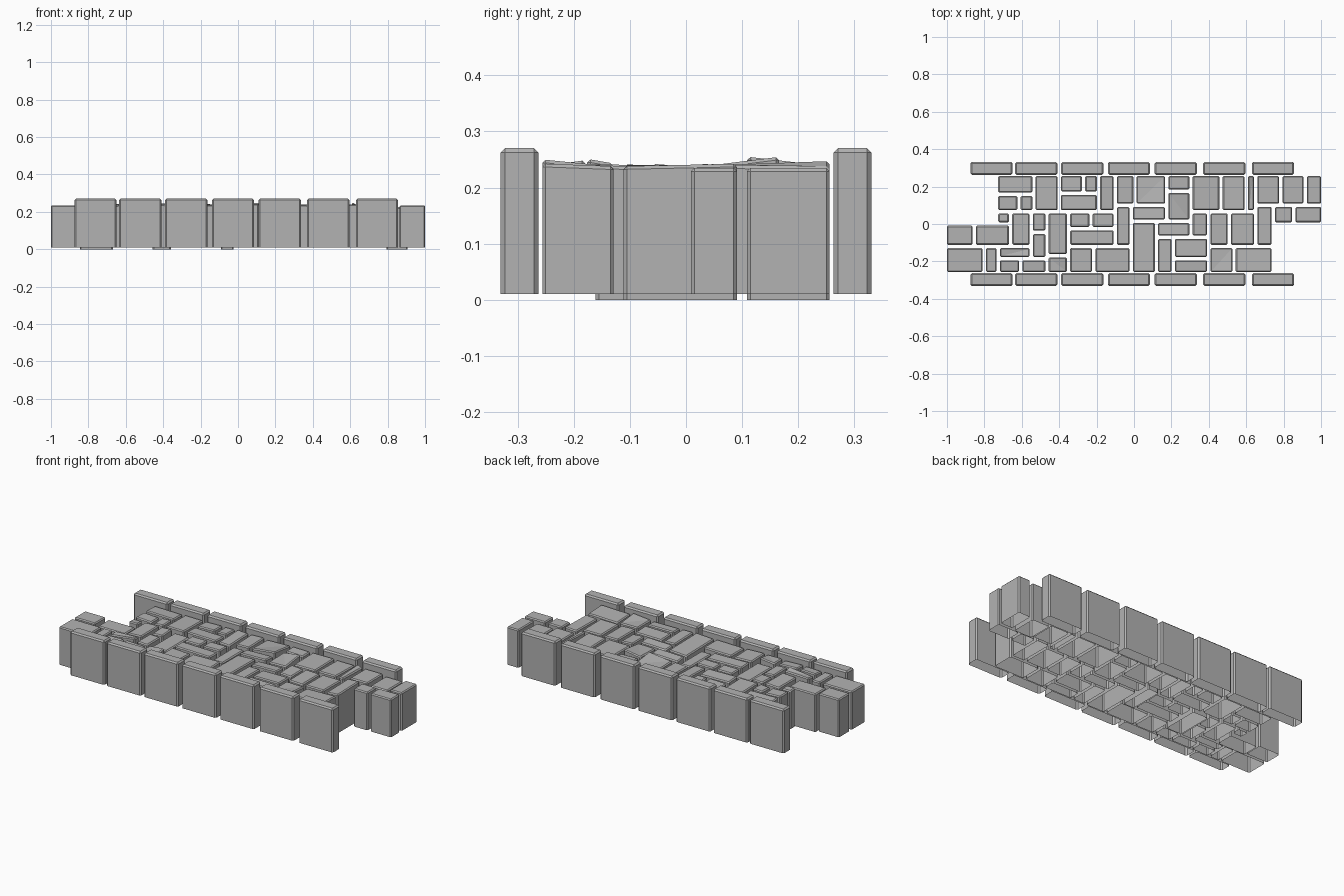
import bpy
import bmesh
import random

random.seed(4)
cube = bpy.data.objects.get("Cube")
if cube:
    bpy.data.objects.remove(cube, do_unlink=True)

stone_grey = bpy.data.materials.new("stone_grey")
stone_grey.use_nodes = True
GREY = (0.45, 0.45, 0.45, 1)
stone_grey.diffuse_color = GREY
stone_grey.node_tree.nodes["Principled BSDF"].inputs["Base Color"].default_value = GREY

STEP = 0.005       # layout unit of the joint lines
JOINT = 0.009      # half of the gap between pavers
BASE = 0.01        # underside of the stones


def make_stone(name, x0, x1, y0, y1, bottom, top, chamfer, lift=None):
    """Chamfered block with an open underside; lift gives the rise of each top corner."""
    bm = bmesh.new()
    bmesh.ops.create_cube(bm, size=1)
    for v in bm.verts:
        v.co.x = x1 if v.co.x > 0 else x0
        v.co.y = y1 if v.co.y > 0 else y0
        v.co.z = top if v.co.z > 0 else bottom
    under = [f for f in bm.faces if f.normal.z < -0.5]
    bmesh.ops.delete(bm, geom=under, context='FACES_ONLY')
    edges = [e for e in bm.edges if not e.is_boundary]
    bmesh.ops.bevel(bm, geom=edges, offset=chamfer, segments=1,
                    profile=0.5, affect='EDGES')
    # Uneven top: blend the corner rises across the upper surface
    if lift:
        for v in bm.verts:
            if v.co.z > top - 2 * chamfer:
                u = (v.co.x - x0) / (x1 - x0)
                w = (v.co.y - y0) / (y1 - y0)
                south = lift["sw"] * (1 - u) + lift["se"] * u
                north = lift["nw"] * (1 - u) + lift["ne"] * u
                v.co.z += south * (1 - w) + north * w
        bmesh.ops.triangulate(bm, faces=[f for f in bm.faces if f.normal.z > 0.9])
    bmesh.ops.recalc_face_normals(bm, faces=bm.faces)
    mesh = bpy.data.meshes.new(name)
    bm.to_mesh(mesh)
    bm.free()
    mesh.materials.append(stone_grey)
    bpy.context.collection.objects.link(bpy.data.objects.new(name, mesh))


# Kerb stones, mirrored on both sides of the path
kerb_starts = (-0.875, -0.635, -0.39, -0.14, 0.11, 0.37, 0.63)
for side, label in ((-1, "front"), (1, "back")):
    near, far = sorted((side * 0.263, side * 0.331))
    for i, x in enumerate(kerb_starts):
        make_stone(f"{label}_kerb_{i}", x, x + 0.226, near, far, BASE, 0.27, 0.008)

# Pavers as left, right, front and back joint lines, then raised corners or "sunken"
back_course = [
    (-147, -107, 32, 53), (-107, -80, 13, 53), (-147, -123, 13, 32),
    (-123, -107, 13, 32), (-80, -54, 33, 53), (-54, -38, 33, 53),
    (-80, -38, 13, 33), (-38, -20, 13, 53), (-20, 1, 20, 53),
    (1, 35, 20, 53, "se"), (35, 61, 35, 53), (35, 61, 3, 35, "ne"),
    (-3, 35, 3, 20), (61, 93, 13, 53), (93, 120, 13, 53),
    (120, 130, 13, 53, "nw"), (130, 157, 20, 53),
    (157, 183, 20, 53, "sunken"), (183, 202, 20, 53),
    (149, 171, 0, 20), (171, 202, 0, 20),
]
middle_course = [
    (130, 149, -24, 20), (-147, -132, 0, 13), (-132, -110, -24, 13),
    (-110, -93, -9, 13), (-93, -70, -34, 13, "sunken"), (-70, -46, -5, 13),
    (-46, -20, -5, 13), (-70, -20, -24, -5), (-20, -3, -24, 20, "sunken"),
    (24, 61, -14, 3), (61, 80, -14, 13), (80, 102, -24, 13),
    (102, 130, -24, 13), (-202, -171, -24, 0), (-171, -132, -24, 0, "sunken"),
]
front_course = [
    (-3, 24, -53, 3), (24, 42, -53, -14), (42, 80, -37, -14),
    (42, 80, -53, -37), (80, 107, -53, -24, "se"), (107, 149, -53, -24),
    (-70, -43, -53, -24), (-43, -3, -53, -24), (-93, -70, -53, -34, "ne"),
    (-110, -93, -37, -9), (-121, -93, -53, -37), (-145, -110, -37, -24, "se"),
    (-145, -121, -53, -37), (-160, -145, -53, -24), (-202, -160, -53, -24),
]

courses = {"back": back_course, "middle": middle_course, "front": front_course}
for label, course in courses.items():
    for i, (left, right, front, back, *trait) in enumerate(course):
        drop = BASE if "sunken" in trait else 0
        at_end = max(abs(left), abs(right)) > 149
        lift = None
        if not at_end and not drop:
            slope_x, slope_y = random.uniform(-1, 1), random.uniform(-1, 1)
            lift = {c: 0.003 + 0.003 * (slope_x * (1 if c[1] == "e" else -1)
                                        + slope_y * (1 if c[0] == "n" else -1))
                    for c in ("sw", "se", "nw", "ne")}
            for corner in trait:
                lift[corner] += 0.014
        make_stone(f"{label}_paver_{i}",
                   left * STEP + JOINT, right * STEP - JOINT,
                   front * STEP + JOINT, back * STEP - JOINT,
                   BASE - drop, 0.235 - drop, 0.006, lift)
